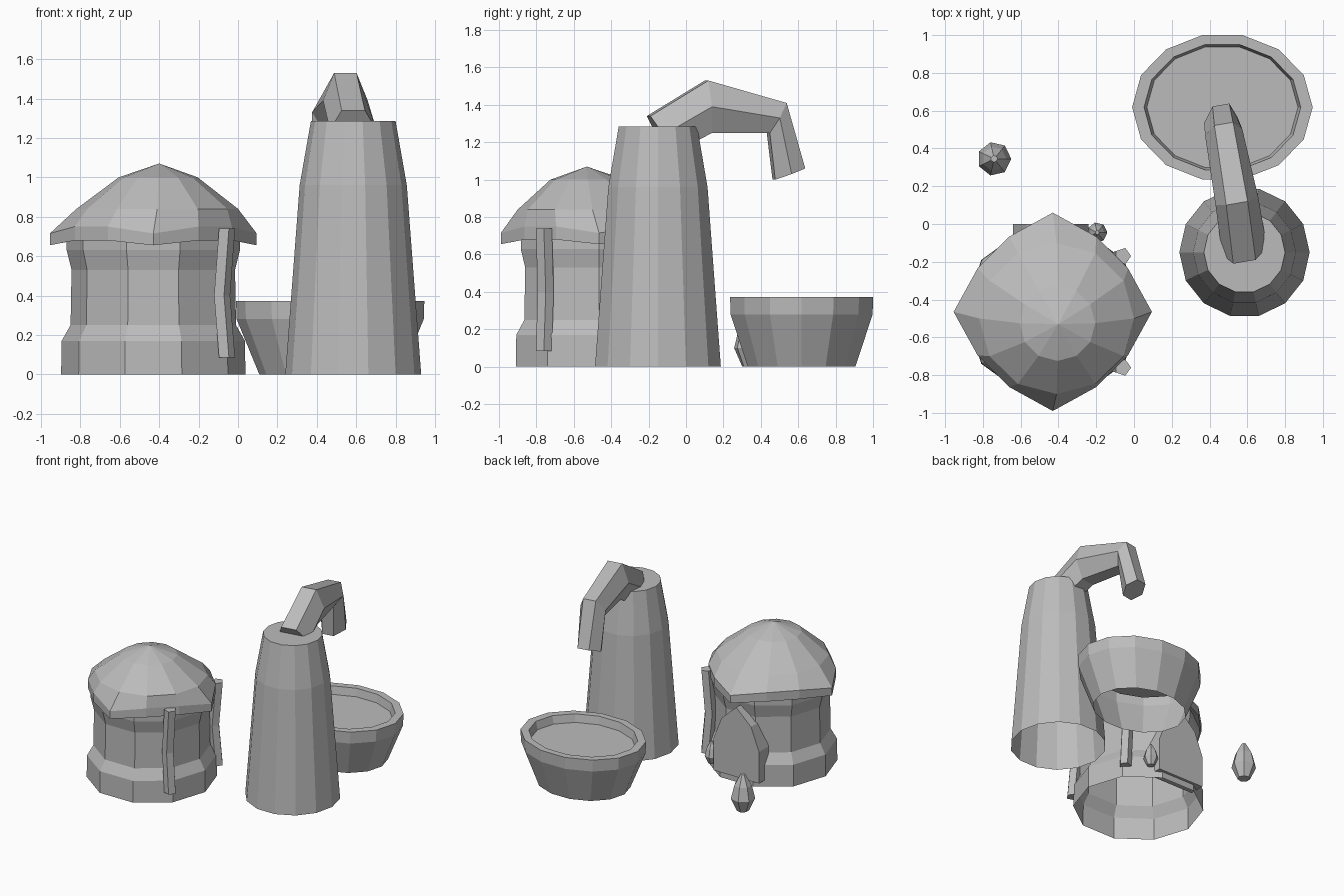
import bpy, bmesh
from math import sin, cos, pi
from mathutils import Vector

cube = bpy.data.objects.get("Cube")
if cube:
    bpy.data.objects.remove(cube, do_unlink=True)

stone = bpy.data.materials.new("plain_grey")
stone.use_nodes = True
GREY = (0.5, 0.5, 0.5, 1)
stone.diffuse_color = GREY
stone.node_tree.nodes["Principled BSDF"].inputs["Base Color"].default_value = GREY


def loft(name, rings, cap_start=False, cap_end=False):
    """Skin a list of equal-length point rings."""
    bm = bmesh.new()
    loops = [[bm.verts.new(p) for p in ring] for ring in rings]
    n = len(loops[0])
    for a, b in zip(loops, loops[1:]):
        for i in range(n):
            j = (i + 1) % n
            bm.faces.new((a[i], a[j], b[j], b[i]))
    if cap_start:
        bm.faces.new(loops[0][::-1])
    if cap_end:
        bm.faces.new(loops[-1])
    bmesh.ops.remove_doubles(bm, verts=bm.verts, dist=0.0005)
    bmesh.ops.recalc_face_normals(bm, faces=bm.faces)
    mesh = bpy.data.meshes.new(name)
    bm.to_mesh(mesh)
    bm.free()
    mesh.materials.append(stone)
    obj = bpy.data.objects.new(name, mesh)
    bpy.context.scene.collection.objects.link(obj)
    return obj


def ring(centre, z, rx, ry, sides):
    return [(centre[0] + rx * cos(2 * pi * i / sides),
             centre[1] + ry * sin(2 * pi * i / sides), z) for i in range(sides)]


def turned(name, centre, profile, sides, stretch=1.0, **caps):
    """Revolve (radius, height) pairs around a vertical axis."""
    return loft(name, [ring(centre, z, r, r * stretch, sides) for r, z in profile], **caps)


# Hut wall, open underneath
HUT = (-0.43, -0.465)
turned("hut_wall", HUT, [(0.468, 0), (0.465, 0.17), (0.42, 0.25),
                         (0.415, 0.53), (0.44, 0.63), (0.44, 0.7)], 10)


# Hut roof: eaves droop and reach out at every third corner
def eave(reach, z, droop):
    points = []
    for i in range(12):
        corner = i % 3 == 0
        r = reach + (0.065 if corner else 0)
        a = pi * i / 6
        points.append((HUT[0] + r * cos(a), HUT[1] + r * sin(a), z - (droop if corner else 0)))
    return points


loft("hut_roof", [
    ring(HUT, 0.69, 0.4, 0.4, 12),
    eave(0.46, 0.68, 0.025),
    eave(0.46, 0.75, 0.035),
    ring((-0.41, -0.5), 0.84, 0.41, 0.4, 12),
    ring((-0.405, -0.525), 1.0, 0.2, 0.2, 12),
    ring((-0.4, -0.53), 1.07, 0.0, 0.0, 12)])

# Bent posts following the wall
for label, side in (("front", -1), ("back", 1)):
    path = [(0.37, 0.295, 0.085), (0.345, 0.285, 0.4), (0.37, 0.295, 0.74)]
    loft(label + "_post",
         [ring((HUT[0] + x, HUT[1] + side * y), z, 0.045, 0.045, 5) for x, y, z in path],
         cap_start=True, cap_end=True)

# Arched door on the back of the hut
half = [(0.2, 0.05), (0.2, 0.3), (0.13, 0.48)]
arch = half + [(0, 0.6)] + [(-x, z) for x, z in reversed(half)]
loft("door", [[(-0.44 + x, y, z) for x, z in arch] for y in (0.0, -0.12)],
     cap_start=True, cap_end=True)

# Bud-shaped lamps: one on the ground, a smaller one beside the door
for name, x, y, z, s in (("ground_bud", -0.74, 0.345, 0, 1), ("door_bud", -0.195, -0.045, 0.08, 0.6)):
    profile = [(0.045, 0), (0.09, 0.1), (0.065, 0.2), (0.018, 0.285)]
    turned(name, (x, y), [(r * s, z + h * s) for r, h in profile], 7,
           cap_start=True, cap_end=True)

# Tapered tower
turned("tower", (0.585, -0.15), [(0.345, 0), (0.272, 0.96), (0.215, 1.285)], 14, cap_end=True)

# Oval basin with a raised rim and a shallow floor
turned("basin", (0.468, 0.618), [(0.36, 0), (0.475, 0.28), (0.478, 0.372), (0.415, 0.372),
                                 (0.4, 0.31)], 14, stretch=0.82, cap_end=True)

# Hooked spout: centre, half height vector and half width at each bend
bends = [((0.585, -0.14, 1.24), (0, -0.06, 0.1), 0.12),
         ((0.545, 0.12, 1.39), (0, -0.01, 0.14), 0.115),
         ((0.475, 0.485, 1.33), (0, 0.045, 0.08), 0.1),
         ((0.46, 0.55, 1.03), (0, 0.08, 0.03), 0.09)]
across = Vector((1, 0.17, 0)).normalized()
sections = []
for centre, up, width in bends:
    c, u, w = Vector(centre), Vector(up), across * width
    sections.append([c + w, c + w / 2 + u, c - w / 2 + u, c - w, c - w / 2 - u, c + w / 2 - u])
loft("spout", sections, cap_start=True, cap_end=True)
